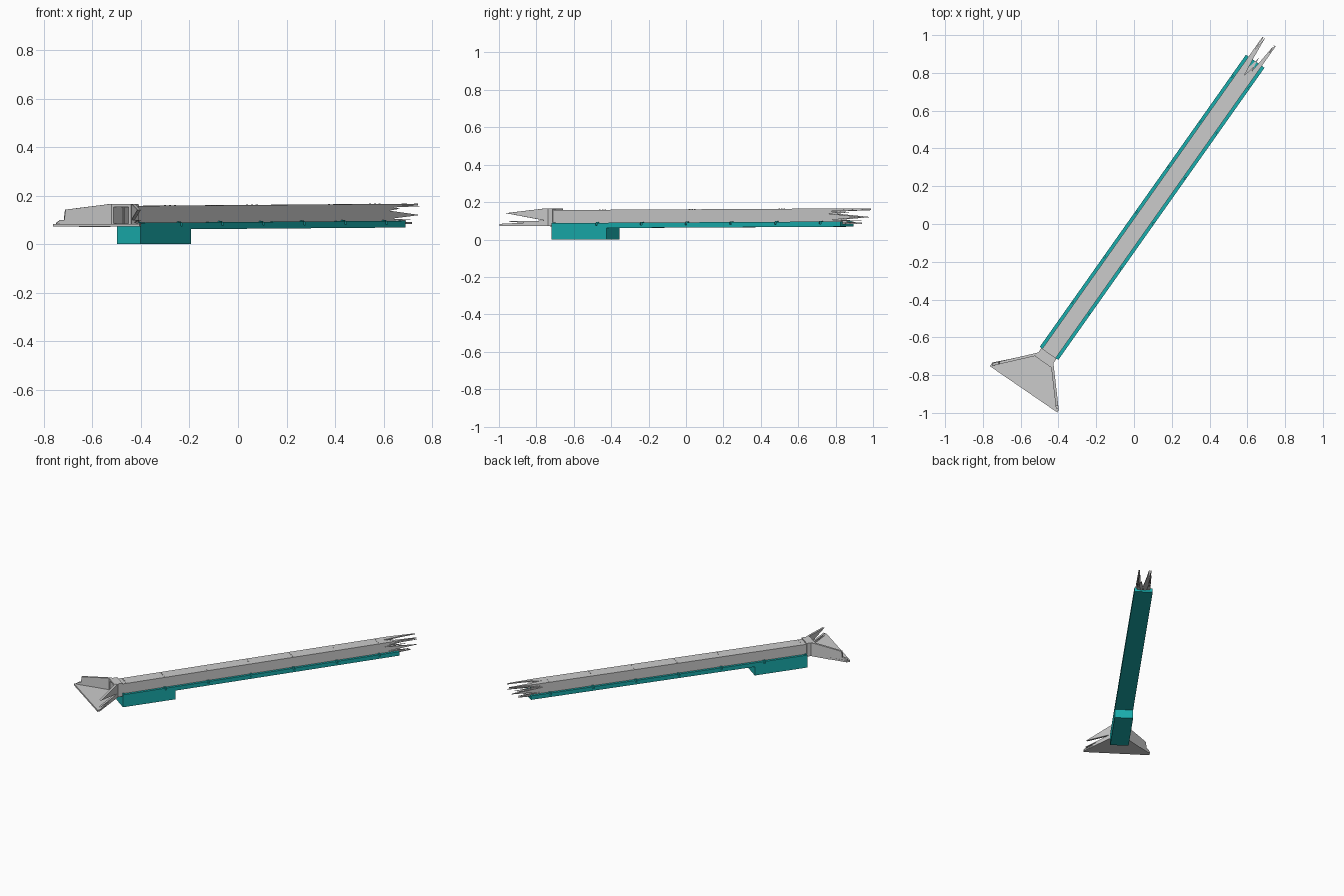
import bpy, bmesh, math
from mathutils import Vector

if "Cube" in bpy.data.objects:
    bpy.data.objects.remove(bpy.data.objects["Cube"])

# Local frame: a = along the beam, b = to its left, z = up
ORIGIN = Vector((-0.45, -0.685, 0))
ANG = math.atan2(1.547, 1.092)
ALONG = Vector((math.cos(ANG), math.sin(ANG), 0))
LEFT = Vector((-math.sin(ANG), math.cos(ANG), 0))
LENGTH = 1.893

teal = bpy.data.materials.new("teal")
teal.diffuse_color = (0.01, 0.42, 0.42, 1)
teal.use_nodes = True
teal.node_tree.nodes["Principled BSDF"].inputs["Base Color"].default_value = teal.diffuse_color


def world(p):
    a, b, z = p
    rise = 0.0045 * max(a, 0) if z > 0.001 else 0   # slight upward slope
    return ORIGIN + ALONG * a + LEFT * b + Vector((0, 0, z + rise))


def prism(name, outline, offset, mat=None):
    """Extrude a local outline by a local offset into a closed solid."""
    bm = bmesh.new()
    low = [bm.verts.new(world(p)) for p in outline]
    high = [bm.verts.new(world(Vector(p) + Vector(offset))) for p in outline]
    bm.faces.new(low)
    bm.faces.new(high)
    n = len(low)
    for i in range(n):
        j = (i + 1) % n
        bm.faces.new((low[i], low[j], high[j], high[i]))
    bmesh.ops.recalc_face_normals(bm, faces=bm.faces)
    me = bpy.data.meshes.new(name)
    bm.to_mesh(me)
    bm.free()
    ob = bpy.data.objects.new(name, me)
    bpy.context.collection.objects.link(ob)
    if mat:
        me.materials.append(mat)
    return ob


def box(name, a0, a1, b0, b1, z0, z1, mat=None):
    return prism(name, [(a0, b0, z0), (a1, b0, z0), (a1, b1, z0), (a0, b1, z0)],
                 (0, 0, z1 - z0), mat)


# Teal tray and the thick block under its near end
box("tray_floor", 0, LENGTH, -0.06, 0.06, 0.060, 0.074, teal)
box("base_block", 0, 0.36, -0.06, 0.06, 0, 0.060, teal)

# Tray rails, split by notches with small clips at each joint
joints = [0.293 * i for i in range(1, 7)]
stops = [0] + joints + [LENGTH]
for side, s in (("left", 1), ("right", -1)):
    for i in range(7):
        a0 = stops[i] + (0.006 if i else 0)
        a1 = stops[i + 1] - (0.006 if i < 6 else 0)
        box(f"{side}_rail_{i}", a0, a1, s * 0.043, s * 0.06, 0.074, 0.088, teal)
    for i, a in enumerate([0.008] + joints):
        box(f"{side}_clip_{i}", a - 0.008, a + 0.008, s * 0.041, s * 0.052, 0.076, 0.092, teal)

# Hollow beam: torn side walls
wall = [(0, 0.075), (1.88, 0.075), (1.95, 0.082), (1.84, 0.088), (1.97, 0.091),
        (1.82, 0.097), (2.02, 0.111), (1.80, 0.130), (1.88, 0.138),
        (1.82, 0.143), (2.02, 0.147), (1.83, 0.157), (0, 0.157)]
for side, s in (("left", 1), ("right", -1)):
    prism(f"{side}_beam_wall", [(a, s * 0.043, z) for a, z in wall], (0, -s * 0.007, 0))

# Beam roof and bottom with splintered ends
roof = [(0, 0.043), (1.86, 0.043), (2.03, 0.029), (1.91, 0.018), (1.80, 0.004),
        (1.87, -0.012), (1.84, -0.016), (2.02, -0.033), (1.83, -0.043), (0, -0.043)]
prism("beam_roof", [(a, b, 0.150) for a, b in roof], (0, 0, 0.0075))
bottom = [(0, 0.043), (1.86, 0.043), (1.97, 0.030), (1.84, 0.012),
          (1.92, -0.006), (1.84, -0.014), (1.98, -0.032), (1.86, -0.043), (0, -0.043)]
prism("beam_bottom", [(a, b, 0.0745) for a, b in bottom], (0, 0, 0.007))

# Small studs on the roof joints
for i, a in enumerate([0.03] + joints):
    for k in (-1, 0, 1):
        b = k * 0.025
        box(f"roof_stud_{i}_{k + 1}", a - 0.003, a + 0.003, b - 0.003, b + 0.003, 0.156, 0.159)

# Neck collar around the beam mouth
box("collar_top", -0.055, 0.0, -0.049, 0.049, 0.153, 0.166)
box("collar_bottom", -0.055, 0.0, -0.049, 0.049, 0.072, 0.085)
for side, s in (("left", 1), ("right", -1)):
    box(f"collar_{side}", -0.055, 0.0, s * 0.038, s * 0.049, 0.085, 0.153)
    box(f"mouth_bar_{side}", -0.02, -0.012, s * 0.012, s * 0.018, 0.085, 0.153)

# Flared mouth floor
floor = [(-0.035, 0.05), (-0.212, 0.217), (-0.236, 0.217), (-0.230, -0.217),
         (-0.215, -0.212), (-0.035, -0.05)]
prism("mouth_floor", [(a, b, 0.072) for a, b in floor], (0, 0, 0.012))


def wing(name, s, profile):
    """Flared side plate: profile is (distance 0-1 from the neck, z)."""
    pts = [(-0.03 - 0.187 * t, s * (0.050 + 0.167 * t), z) for t, z in profile]
    prism(name, pts, (-0.010, -s * 0.010, 0))


# Left wing is whole, right wing is torn into splinters
wing("left_wing", 1, [(0, 0.072), (0.5, 0.070), (1, 0.078), (0.99, 0.088), (0.93, 0.099),
                      (0.86, 0.100), (0.84, 0.142), (0.1, 0.165), (0, 0.165)])
wing("right_wing", -1, [(0, 0.072), (0.98, 0.072), (0.6, 0.078), (1, 0.084), (0.5, 0.090),
                        (0.95, 0.097), (0.05, 0.101), (0.9, 0.141), (0.1, 0.165), (0, 0.165)])
